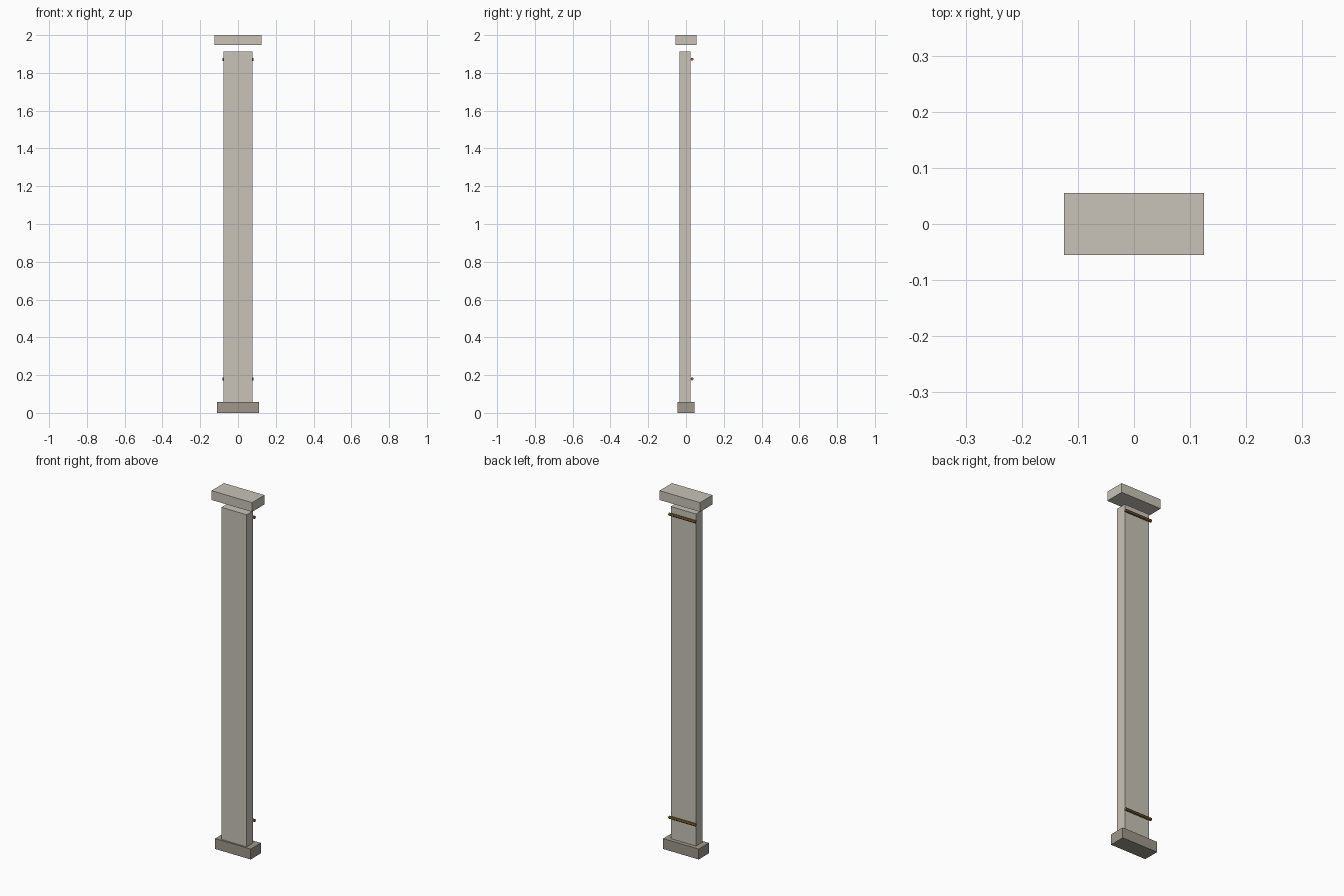
import bpy
import math

if "Cube" in bpy.data.objects:
    bpy.data.objects.remove(bpy.data.objects["Cube"])


def material(name, rgb):
    mat = bpy.data.materials.new(name)
    mat.diffuse_color = (*rgb, 1.0)
    mat.use_nodes = True
    mat.node_tree.nodes["Principled BSDF"].inputs["Base Color"].default_value = mat.diffuse_color
    return mat


pale_stone = material("pale_stone", (0.578, 0.546, 0.479))
dark_stone = material("dark_stone", (0.342, 0.310, 0.258))
bronze = material("bronze", (0.262, 0.147, 0.045))


def block(name, half_x, y0, y1, z0, z1, mat):
    bpy.ops.mesh.primitive_cube_add(size=1, location=(0, (y0 + y1) / 2, (z0 + z1) / 2))
    obj = bpy.context.object
    obj.name = name
    obj.scale = (2 * half_x, y1 - y0, z1 - z0)
    bpy.ops.object.transform_apply(location=False, rotation=False, scale=True)
    obj.data.materials.append(mat)


def rod(name, z):
    bpy.ops.mesh.primitive_cylinder_add(vertices=8, radius=0.008, depth=0.165,
                                        location=(0, 0.032, z),
                                        rotation=(0, math.pi / 2, 0))
    obj = bpy.context.object
    obj.name = name
    obj.data.materials.append(bronze)


# Plinth, flat shaft and the cap floating above it
block("base", 0.11, -0.045, 0.045, 0.0, 0.058, dark_stone)
block("shaft", 0.078, -0.035, 0.023, 0.058, 1.912, pale_stone)
block("cap", 0.125, -0.055, 0.055, 1.948, 2.0, pale_stone)

# Horizontal rods behind the shaft
rod("lower_rod", 0.18)
rod("upper_rod", 1.872)
